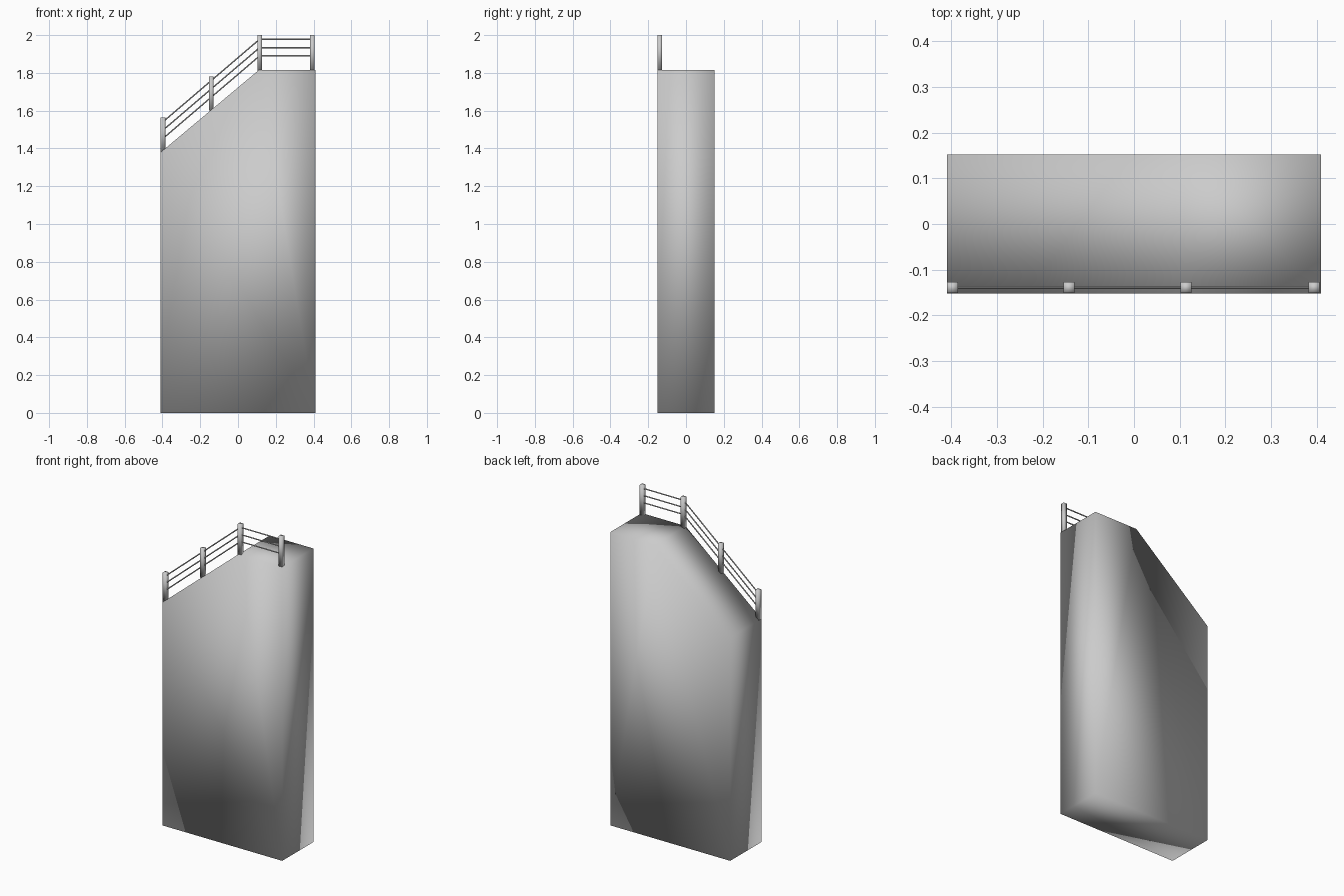
import bpy
from mathutils import Vector

if "Cube" in bpy.data.objects:
    bpy.data.objects.remove(bpy.data.objects["Cube"])

def make_mesh(name, verts, faces):
    me = bpy.data.meshes.new(name)
    me.from_pydata(verts, [], faces)
    me.update()
    for p in me.polygons:
        p.use_smooth = True
    ob = bpy.data.objects.new(name, me)
    bpy.context.collection.objects.link(ob)
    return ob

def prism(name, profile, y0, y1):
    """Extrude an anticlockwise x-z profile along y."""
    n = len(profile)
    verts = [(x, y, z) for y in (y0, y1) for x, z in profile]
    faces = [tuple(range(n)), tuple(reversed(range(n, 2 * n)))]
    faces += [(i, i + n, (i + 1) % n + n, (i + 1) % n) for i in range(n)]
    return make_mesh(name, verts, faces)

def rail(name, a, b, r=0.0036):
    a, b = Vector(a), Vector(b)
    bpy.ops.mesh.primitive_cylinder_add(vertices=8, radius=r, depth=(b - a).length,
                                        location=(a + b) / 2)
    ob = bpy.context.object
    ob.rotation_euler = (b - a).to_track_quat('Z', 'Y').to_euler()
    ob.name = name
    bpy.ops.object.shade_smooth_by_angle()

# Wall slab with sloping top
prism("wall_body", [(-0.409, 0), (0.409, 0), (0.409, 1.815), (0.11, 1.815),
                    (-0.409, 1.38)], -0.152, 0.152)

# Square fence posts along the front edge
posts = [(-0.397, 1.38, 1.563), (-0.142, 1.60, 1.782),
         (0.114, 1.81, 2.0), (0.394, 1.81, 2.0)]
h = 0.012
for i, (x, z0, z1) in enumerate(posts):
    prism(f"fence_post_{i + 1}", [(x - h, z0), (x + h, z0), (x + h, z1), (x - h, z1)],
          -0.151, -0.127)

# Three thin rails: sloping run and level run
for i, drop in enumerate((0.022, 0.066, 0.11)):
    pts = [(x, -0.139, z1 - drop) for x, _, z1 in posts]
    rail(f"sloping_rail_{i + 1}", pts[0], pts[2])
    rail(f"level_rail_{i + 1}", pts[2], pts[3])
